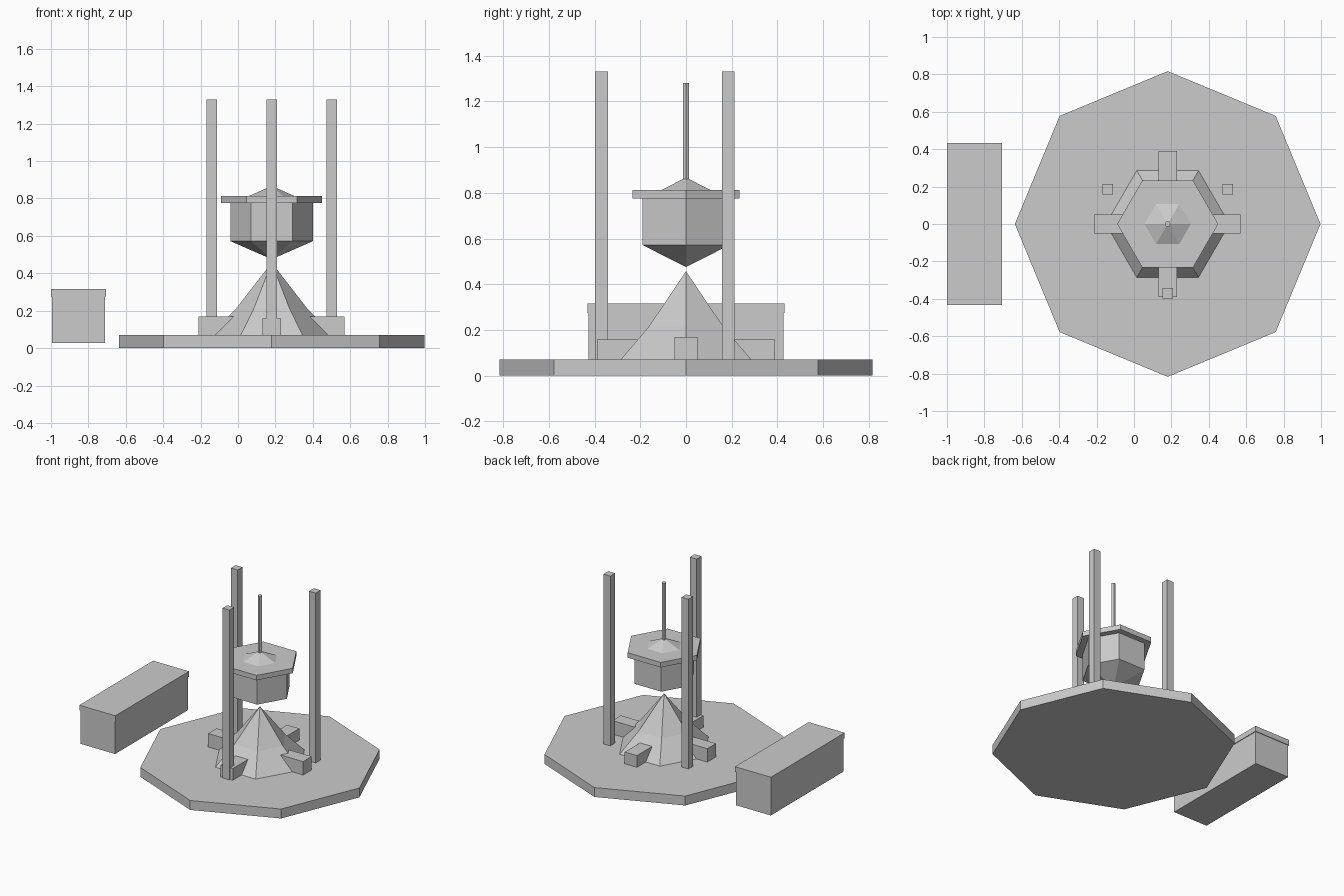
import bpy, bmesh
from math import cos, sin, radians, tau

if "Cube" in bpy.data.objects:
    bpy.data.objects.remove(bpy.data.objects["Cube"])

CX = 0.18  # axis of the platform and everything standing on it


def finish(name, bm):
    bmesh.ops.recalc_face_normals(bm, faces=bm.faces)
    mesh = bpy.data.meshes.new(name)
    bm.to_mesh(mesh)
    bm.free()
    obj = bpy.data.objects.new(name, mesh)
    bpy.context.collection.objects.link(obj)
    return obj


def box(name, x0, x1, y0, y1, z0, z1):
    bm = bmesh.new()
    bmesh.ops.create_cube(bm, size=1)
    for v in bm.verts:
        v.co = (x1 if v.co.x > 0 else x0,
                y1 if v.co.y > 0 else y0,
                z1 if v.co.z > 0 else z0)
    return finish(name, bm)


def turned(name, sides, profile):
    """Faceted solid of revolution about the main axis; profile is (radius, z) upwards."""
    bm = bmesh.new()
    rings = []
    for r, z in profile:
        if r == 0:
            rings.append([bm.verts.new((CX, 0, z))] * sides)
        else:
            rings.append([bm.verts.new((CX + r * cos(tau * i / sides),
                                        r * sin(tau * i / sides), z))
                          for i in range(sides)])
    for a, b in zip(rings, rings[1:]):
        for i in range(sides):
            j = (i + 1) % sides
            bm.faces.new(list(dict.fromkeys((a[i], a[j], b[j], b[i]))))
    for (r, _), ring in ((profile[0], rings[0]), (profile[-1], rings[-1])):
        if r > 0:
            bm.faces.new(ring)
    return finish(name, bm)


# Octagonal base and the flared hexagonal cone on it
turned("platform", 8, [(0.817, 0.0), (0.817, 0.07)])
turned("lower_cone", 6, [(0.33, 0.07), (0.19, 0.212), (0, 0.457)])

# Hanging hexagonal vessel: pointed bottom, rim, roof and rod
turned("vessel_body", 6, [(0, 0.475), (0.221, 0.572), (0.221, 0.776)])
turned("vessel_rim", 6, [(0.27, 0.775), (0.27, 0.812)])
turned("vessel_roof", 6, [(0.124, 0.812), (0, 0.867)])
turned("rod", 6, [(0.016, 0.85), (0.016, 1.28)])

# Four blocks around the cone
for s, side in ((-1, "left"), (1, "right")):
    xs = sorted((CX + s * 0.2, CX + s * 0.39))
    box(side + "_block", *xs, -0.05, 0.05, 0.07, 0.17)
for s, side in ((-1, "front"), (1, "back")):
    ys = sorted((s * 0.18, s * 0.39))
    box(side + "_block", CX - 0.05, CX + 0.05, *ys, 0.07, 0.157)

# Three tall posts, evenly spaced round the axis
for k, angle in enumerate((30, 150, 270)):
    px, py, h = CX + 0.37 * cos(radians(angle)), 0.37 * sin(radians(angle)), 0.028
    box(f"post_{k + 1}", px - h, px + h, py - h, py + h, 0.07, 1.33)

# Separate chest beside the platform
box("chest_body", -0.995, -0.71, -0.427, 0.427, 0.028, 0.276)
box("chest_lid", -1.0, -0.705, -0.432, 0.432, 0.275, 0.315)
